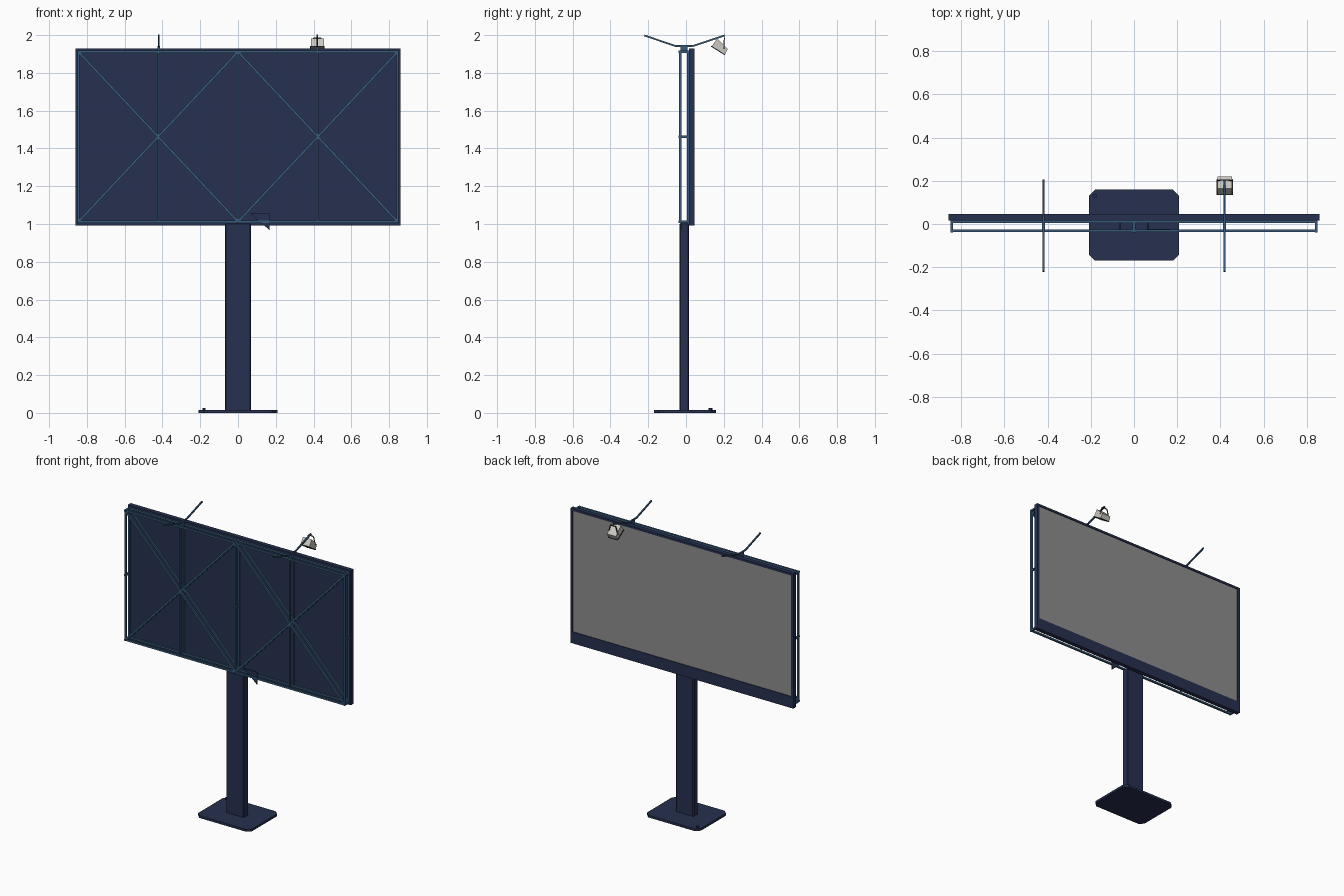
import bpy, bmesh
from math import radians
from mathutils import Vector

cube = bpy.data.objects.get("Cube")
if cube:
    bpy.data.objects.remove(cube)


def material(name, r, g, b):
    m = bpy.data.materials.new(name)
    m.use_nodes = True
    m.diffuse_color = (r, g, b, 1)
    m.node_tree.nodes["Principled BSDF"].inputs["Base Color"].default_value = (r, g, b, 1)
    return m


NAVY = material("navy paint", 0.02, 0.03, 0.08)
STEEL = material("blue steel", 0.04, 0.105, 0.2)
SCREEN = material("grey poster", 0.27, 0.27, 0.27)
LAMP = material("pale lamp metal", 0.6, 0.58, 0.53)
DARK = material("dark bracket", 0.03, 0.03, 0.035)


def finish(name, bm, mat):
    bmesh.ops.recalc_face_normals(bm, faces=bm.faces[:])
    me = bpy.data.meshes.new(name)
    bm.to_mesh(me)
    bm.free()
    me.materials.append(mat)
    ob = bpy.data.objects.new(name, me)
    bpy.context.collection.objects.link(ob)
    return ob


def add_box(bm, lo, hi):
    lo, hi = Vector(lo), Vector(hi)
    verts = bmesh.ops.create_cube(bm, size=1)["verts"]
    for v in verts:
        v.co = (lo + hi) / 2 + Vector(a * b for a, b in zip(v.co, hi - lo))


def box(name, lo, hi, mat):
    bm = bmesh.new()
    add_box(bm, lo, hi)
    return finish(name, bm, mat)


def add_bar(bm, a, b, w):
    """Square bar of width w from a to b, kept square to the y axis."""
    a, b = Vector(a), Vector(b)
    d = (b - a).normalized()
    ref = Vector((0, 1, 0)) if abs(d.y) < 0.5 else Vector((1, 0, 0))
    u = d.cross(ref).normalized()
    v = d.cross(u)
    rings = [[bm.verts.new(p + (u * i + v * j) * w / 2)
              for i, j in ((-1, -1), (1, -1), (1, 1), (-1, 1))] for p in (a, b)]
    for r in rings:
        bm.faces.new(r)
    for i in range(4):
        k = (i + 1) % 4
        bm.faces.new((rings[0][i], rings[0][k], rings[1][k], rings[1][i]))


def prism(name, outline, direction, mat):
    bm = bmesh.new()
    face = bm.faces.new([bm.verts.new(p) for p in outline])
    top = bmesh.ops.extrude_face_region(bm, geom=[face])["geom"]
    bmesh.ops.translate(bm, vec=direction,
                        verts=[g for g in top if isinstance(g, bmesh.types.BMVert)])
    return finish(name, bm, mat)


# Base plate with clipped corners, and its single bolt
X, Y0, Y1, C = 0.208, -0.17, 0.16, 0.028
prism("base_plate", [(-X + C, Y0, 0), (X - C, Y0, 0), (X, Y0 + C, 0), (X, Y1 - C, 0),
                     (X - C, Y1, 0), (-X + C, Y1, 0), (-X, Y1 - C, 0), (-X, Y0 + C, 0)],
      (0, 0, 0.016), NAVY)
bm = bmesh.new()
bmesh.ops.create_cone(bm, cap_ends=True, segments=6, radius1=0.01, radius2=0.01, depth=0.012)
bmesh.ops.translate(bm, vec=(-0.18, 0.13, 0.02), verts=bm.verts[:])
finish("base_bolt", bm, NAVY)

# Column
column = box("column", (-0.068, -0.034, 0.01), (0.068, 0.016, 1.005), NAVY)
bevel = column.modifiers.new("edges", "BEVEL")
bevel.width, bevel.segments = 0.005, 1

# Billboard panel with a poster face on the back side
box("panel", (-0.86, 0.016, 0.992), (0.86, 0.04, 1.93), NAVY)
box("poster", (-0.842, 0.039, 1.072), (0.842, 0.0415, 1.915), SCREEN)
for name, lo, hi in (("trim_top", (-0.86, 0.038, 1.915), (0.86, 0.046, 1.93)),
                     ("trim_bottom", (-0.86, 0.038, 0.992), (0.86, 0.046, 1.072)),
                     ("trim_right", (-0.86, 0.038, 1.072), (-0.842, 0.046, 1.915)),
                     ("trim_left", (0.842, 0.038, 1.072), (0.86, 0.046, 1.915))):
    box(name, lo, hi, NAVY)

# Truss: two identical planes of rails, uprights and crossed braces
W, H, LOW, HIGH = 0.012, 0.845, 1.012, 1.912
FRONT, REAR = -0.031, 0.011
for name, y in (("front_truss", FRONT), ("rear_truss", REAR)):
    bm = bmesh.new()
    for z in (LOW, HIGH):
        add_bar(bm, (-H - W / 2, y, z), (H + W / 2, y, z), W)
    for x in (-H, -H / 2, 0, H / 2, H):
        add_bar(bm, (x, y, LOW), (x, y, HIGH), W if x in (-H, 0, H) else 0.008)
    for x in (-H, 0):
        add_bar(bm, (x, y, LOW), (x + H, y, HIGH), W)
        add_bar(bm, (x, y, HIGH), (x + H, y, LOW), W)
    finish(name, bm, STEEL)

# Short rungs tying the two planes together
bm = bmesh.new()
for x in (-H, 0, H):
    for z in (LOW, (LOW + HIGH) / 2, HIGH):
        add_bar(bm, (x, FRONT - 0.008, z), (x, REAR + 0.004, z), W)
finish("truss_rungs", bm, STEEL)

# Bent lamp arms on clamp blocks
arm = [(-0.22, 1.998), (-0.055, 1.942), (0.035, 1.942), (0.205, 1.998)]
for side, x in (("right", -0.42), ("left", 0.42)):
    bm = bmesh.new()
    for (ya, za), (yb, zb) in zip(arm, arm[1:]):
        add_bar(bm, (x, ya, za), (x, yb, zb), 0.009)
    finish(side + "_lamp_arm", bm, STEEL)
    box(side + "_arm_clamp", (x - 0.007, -0.028, 1.908), (x + 0.007, 0.008, 1.942), STEEL)

# Flood lamp: tapered housing tilted down at the poster, with rim and yoke
L = 0.42
prism("flood_lamp", [(L - 0.034, 0.165, 1.982), (L - 0.034, 0.136, 1.94),
                     (L - 0.034, 0.205, 1.896), (L - 0.034, 0.221, 1.926)],
      (0.068, 0, 0), LAMP)
bm = bmesh.new()
add_bar(bm, (L - 0.036, 0.136, 1.94), (L + 0.036, 0.136, 1.94), 0.005)
add_bar(bm, (L - 0.036, 0.205, 1.896), (L + 0.036, 0.205, 1.896), 0.005)
for s in (-1, 1):
    add_bar(bm, (L + s * 0.036, 0.136, 1.94), (L + s * 0.036, 0.205, 1.896), 0.005)
    add_bar(bm, (L + s * 0.036, 0.2, 1.93), (L + s * 0.02, 0.203, 1.985), 0.005)
add_bar(bm, (L - 0.02, 0.203, 1.985), (L + 0.02, 0.203, 1.985), 0.005)
finish("lamp_yoke", bm, DARK)

# Small gusset beside the column head
prism("gusset", [(0.065, -0.03, 1.055), (0.167, -0.03, 1.055), (0.167, -0.03, 0.968)],
      (0, 0.006, 0), NAVY)
